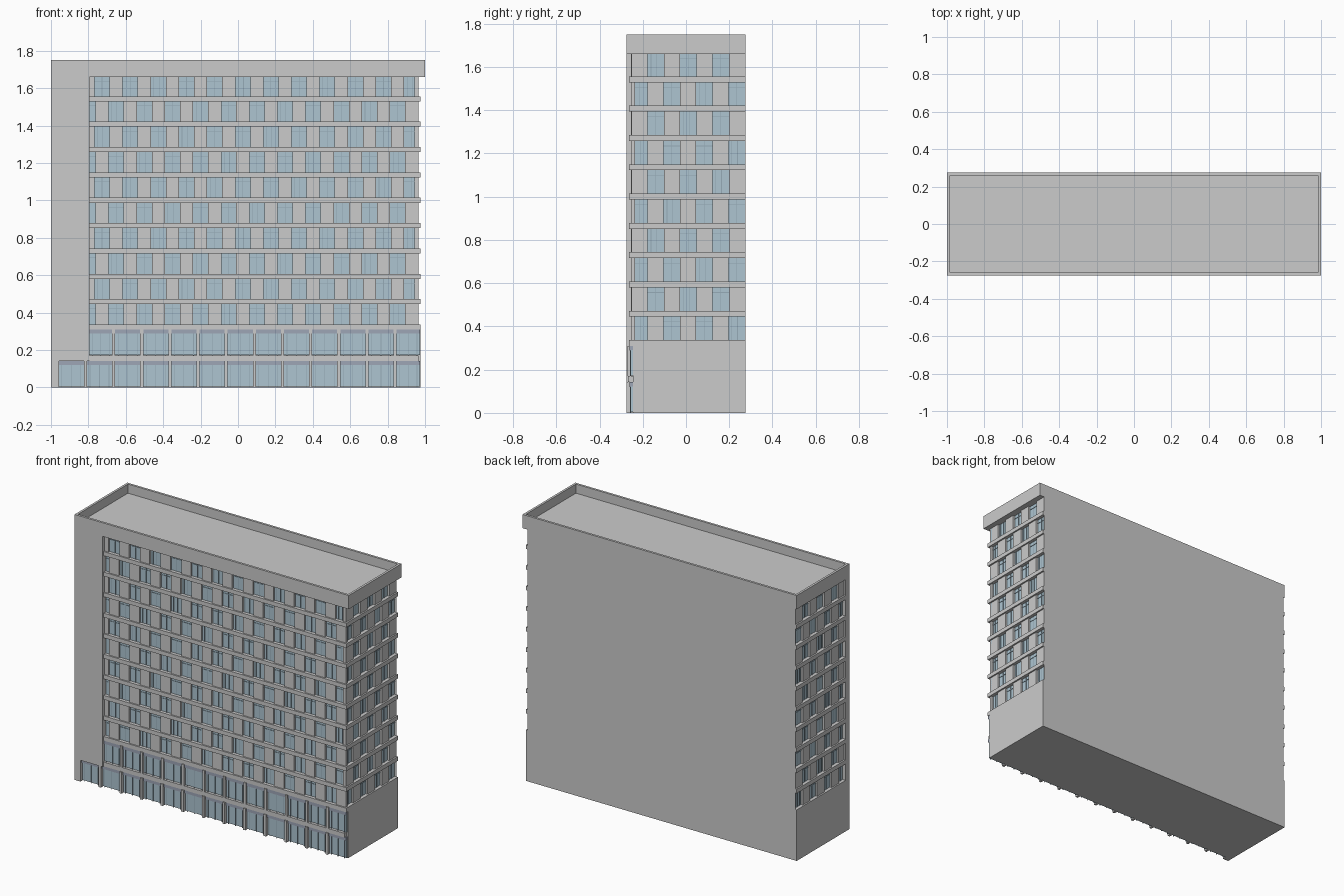
import bpy, bmesh

if "Cube" in bpy.data.objects:
    bpy.data.objects.remove(bpy.data.objects["Cube"])

parts = {}

def box(part, x0, x1, y0, y1, z0, z1):
    """Add an axis-aligned box to the named part."""
    bm = parts.setdefault(part, bmesh.new())
    v = [bm.verts.new((x, y, z)) for z in (z0, z1)
         for x, y in ((x0, y0), (x1, y0), (x1, y1), (x0, y1))]
    for f in ((3, 2, 1, 0), (4, 5, 6, 7), (0, 1, 5, 4),
              (1, 2, 6, 5), (2, 3, 7, 6), (3, 0, 4, 7)):
        bm.faces.new([v[i] for i in f])

# Facade mappers: u runs along the wall, d0..d1 is depth inward from the panel face
def front(part, u0, u1, d0, d1, z0, z1):
    box(part, u0, u1, -0.255 + d0, -0.255 + d1, z0, z1)

def right(part, u0, u1, d0, d1, z0, z1):
    box(part, 0.965 - d1, 0.965 - d0, u0, u1, z0, z1)

def left(part, u0, u1, d0, d1, z0, z1):
    box(part, -0.99 + d0, -0.99 + d1, u0, u1, z0, z1)

def window_row(side, lo, hi, first, pitch, width, z0, z1, seed):
    """Alternate full-height windows and wall panels between lo and hi."""
    edge, u, k = lo, first, seed
    while u < hi - 0.005:
        a, b = max(u, lo), min(u + width, hi)
        if b > a:
            if a > edge + 0.001:
                side("wall_panels", edge, a, 0, 0.02, z0, z1)
            side("window_glass", a, b, 0.013, 0.02, z0, z1)
            cuts = (0.2, 0.55) if k % 3 == 0 else (0.5,)
            for c in cuts:
                m = u + width * c
                if a < m < b:
                    side("window_frames", m - .0015, m + .0015, 0.010, 0.014, z0, z1)
            if k % 3:
                t = z0 + (z1 - z0) * 0.78
                side("window_frames", a, b, 0.010, 0.014, t - .0015, t + .0015)
            edge = b
        u += pitch
        k += 1
    if edge < hi - 0.001:
        side("wall_panels", edge, hi, 0, 0.02, z0, z1)

# Solid core and podium
box("core", -0.973, 0.948, -0.238, 0.275, 0.31, 1.67)
box("podium", -1, 0.975, -0.245, 0.275, 0, 0.31)

# Ten storeys of slabs and staggered windows
for i in range(10):
    top = 1.556 - 0.1355 * i
    box("floor_slabs", -1, 0.975, -0.264, 0.275, top - 0.027, top)
    z1 = 1.66 if i == 0 else top + 0.1085
    odd = i % 2
    window_row(front, -0.80, 0.965, -0.842 if odd else -0.767, 0.1505, 0.08, top, z1, i + 1)
    for side in (right, left):
        window_row(side, -0.253, 0.275, -0.253 if odd else -0.177, 0.15, 0.075, top, z1, i)

# Blank front pier with a shop bay opening at its foot
box("front_pier", -1, -0.795, -0.275, -0.235, 0.14, 1.66)
box("front_pier", -1, -0.957, -0.275, -0.235, 0, 0.14)

# Parapet ring and recessed roof
box("roof", -0.99, 0.99, -0.265, 0.265, 1.66, 1.69)
for s in (-1, 1):
    box("parapet", -1, 1, min(s * .275, s * .26), max(s * .275, s * .26), 1.66, 1.75)
    box("parapet", min(s, s * .985), max(s, s * .985), -0.26, 0.26, 1.66, 1.75)

# Podium shopfronts: columns, glass, lintel panels and bands
box("podium_band", -0.795, 0.965, -0.268, -0.24, 0.142, 0.17)
for i in range(13):
    a = -0.958 + 0.1505 * i
    b = min(a + 0.134, 0.972)
    for z0, z1, first in ((0, 0.142, 0), (0.17, 0.31, 1)):
        if i < first:
            continue
        y = -0.275 if first == 0 else -0.27
        if b < 0.96:
            box("podium_columns", b, b + 0.0165, y, -0.24, z0, z1)
        g = max(a, -0.795) if first else a
        box("shop_glass", g, b, -0.256, -0.244, z0 + 0.004, z1 - 0.02)
        box("shop_lintels", g, b, -0.262, -0.244, z1 - 0.022, z1)
        for c in (0.12, 0.5, 0.88):
            m = g + (b - g) * c
            box("window_frames", m - .0015, m + .0015, -0.259, -0.255, z0, z1 - 0.02)

def material(name, colour):
    m = bpy.data.materials.new(name)
    m.diffuse_color = colour
    m.use_nodes = True
    m.node_tree.nodes["Principled BSDF"].inputs["Base Color"].default_value = m.diffuse_color
    return m

glass = material("pale_glass", (0.42, 0.56, 0.64, 1))
frame = material("frame_blue", (0.30, 0.40, 0.47, 1))
lintel = material("lintel_grey", (0.34, 0.38, 0.47, 1))
colours = {"window_glass": glass, "shop_glass": glass,
           "window_frames": frame, "shop_lintels": lintel}

# Turn each collected part into an object
for name, bm in parts.items():
    me = bpy.data.meshes.new(name)
    bm.to_mesh(me)
    bm.free()
    if name in colours:
        me.materials.append(colours[name])
    bpy.context.collection.objects.link(bpy.data.objects.new(name, me))
